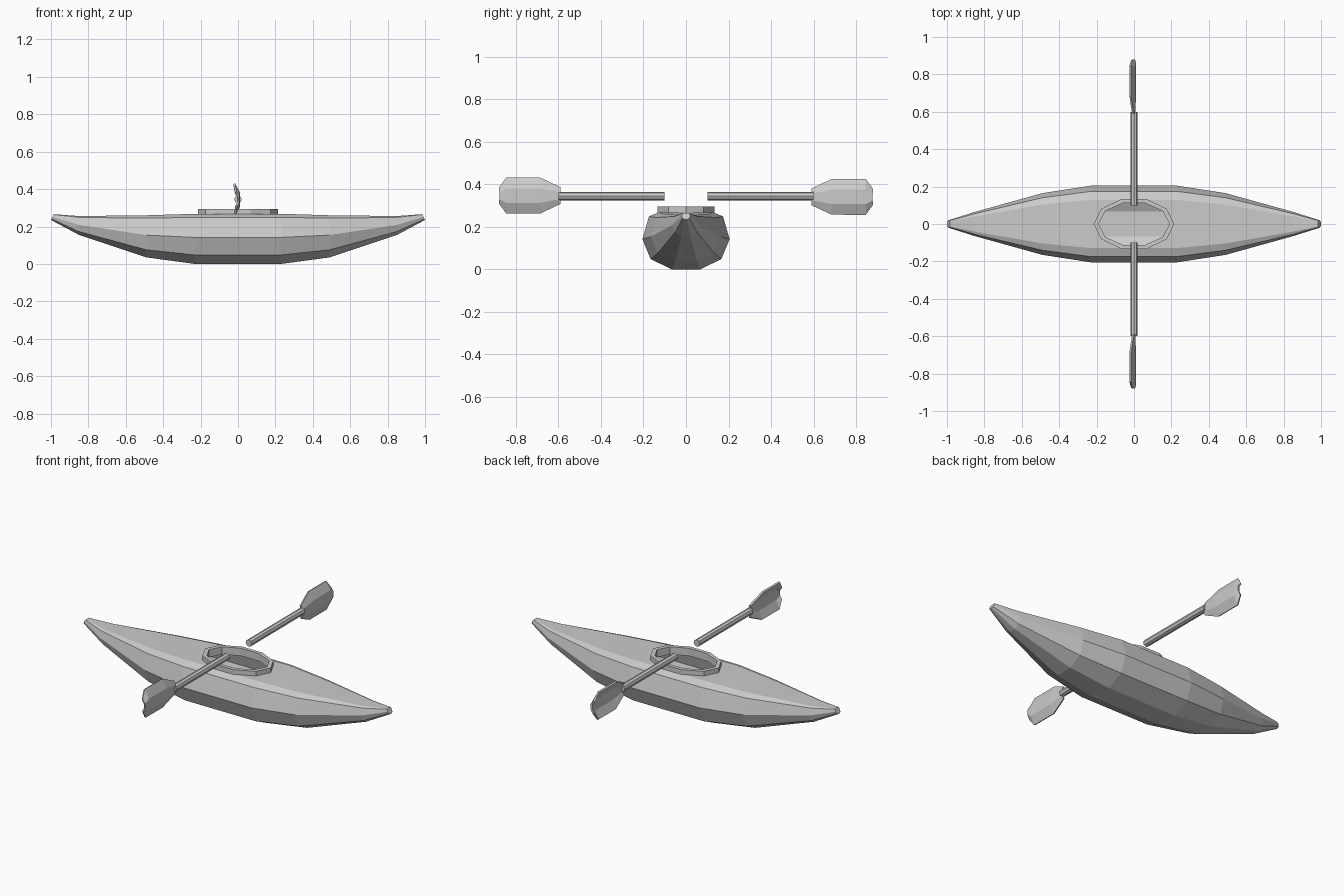
import bpy, bmesh, math
from mathutils import Vector

if "Cube" in bpy.data.objects:
    bpy.data.objects.remove(bpy.data.objects["Cube"])


def finish(name, bm, normals=True):
    if normals:
        bmesh.ops.recalc_face_normals(bm, faces=bm.faces)
    mesh = bpy.data.meshes.new(name)
    bm.to_mesh(mesh)
    bm.free()
    ob = bpy.data.objects.new(name, mesh)
    bpy.context.collection.objects.link(ob)
    return ob


def oval(rx, ry, z, n=10):
    return [Vector((rx * math.cos(math.tau * i / n), ry * math.sin(math.tau * i / n), z))
            for i in range(n)]


DECK_Z = 0.268

# Hull: ten-sided section lofted along x, open at the cockpit
half_stations = [(0.23, 0.205, 0.0, DECK_Z), (0.49, 0.165, 0.035, 0.26),
                 (0.85, 0.065, 0.155, 0.256), (1.0, 0.02, 0.235, 0.266)]
section = [(0.32, 0.0), (0.81, 0.18), (1.0, 0.53), (0.85, 0.93), (0.63, 1.0)]
section += [(-y, z) for y, z in reversed(section)]
stations = [(-x, w, b, t) for x, w, b, t in reversed(half_stations)] + half_stations

bm = bmesh.new()
rings = []
for x, w, bottom, top in stations:
    ring = []
    for fy, fz in section:
        px = x - math.copysign(0.015 * fz, x) if abs(x) == 1.0 else x
        ring.append(bm.verts.new((px, w * fy, bottom + (top - bottom) * fz)))
    rings.append(ring)
for s, (a, b) in enumerate(zip(rings, rings[1:])):
    for i in range(10):
        if s == 3 and i == 4:
            continue
        j = (i + 1) % 10
        bm.faces.new((a[i], a[j], b[j], b[i]))
bm.faces.new(rings[0])
bm.faces.new(rings[-1])

# Deck panel around the cockpit hole
hole = [bm.verts.new(p) for p in oval(0.19, 0.118, DECK_Z)]
edges = [bm.edges.new((hole[i], hole[(i + 1) % 10])) for i in range(10)]
corners = [rings[3][4], rings[3][5], rings[4][5], rings[4][4]]
for i in range(4):
    pair = (corners[i], corners[(i + 1) % 4])
    edges.append(bm.edges.get(pair) or bm.edges.new(pair))
bmesh.ops.triangle_fill(bm, edges=edges, use_beauty=True, normal=(0, 0, 1))
finish("hull", bm)

# Cockpit rim: rectangular profile swept round the oval
bm = bmesh.new()
loops = [[bm.verts.new(p) for p in oval(rx, ry, z)]
         for rx, ry, z in [(0.215, 0.14, 0.25), (0.215, 0.14, 0.295),
                           (0.19, 0.118, 0.295), (0.19, 0.118, 0.25)]]
for k in range(4):
    a, b = loops[k], loops[(k + 1) % 4]
    for i in range(10):
        j = (i + 1) % 10
        bm.faces.new((a[i], a[j], b[j], b[i]))
finish("cockpit_rim", bm)

# Paddle halves: shaft and cupped blade on each side
blade_stations = [(0.59, 0.037, 0.3), (0.685, 0.082, 1.0), (0.845, 0.082, 1.0), (0.877, 0.036, 0.6)]
blade_cross = [(-1.0, -0.016), (-0.4, 0.006), (0.4, 0.006), (1.0, -0.02)]
for side, label in ((-1, "near"), (1, "far")):
    bpy.ops.mesh.primitive_cylinder_add(vertices=8, radius=0.02, depth=0.5,
                                        location=(0, side * 0.35, 0.345),
                                        rotation=(math.pi / 2, 0, 0))
    bpy.context.object.name = label + "_paddle_shaft"

    bm = bmesh.new()
    rows = []
    for y, half, cup in blade_stations:
        rows.append([bm.verts.new((dx * cup, side * y, 0.344 - side * 0.003 + half * f))
                     for f, dx in blade_cross])
    for a, b in zip(rows, rows[1:]):
        for i in range(3):
            bm.faces.new((a[i], a[i + 1], b[i + 1], b[i]))
    blade = finish(label + "_paddle_blade", bm)
    thick = blade.modifiers.new("thickness", 'SOLIDIFY')
    thick.thickness = 0.01
    thick.offset = 0
